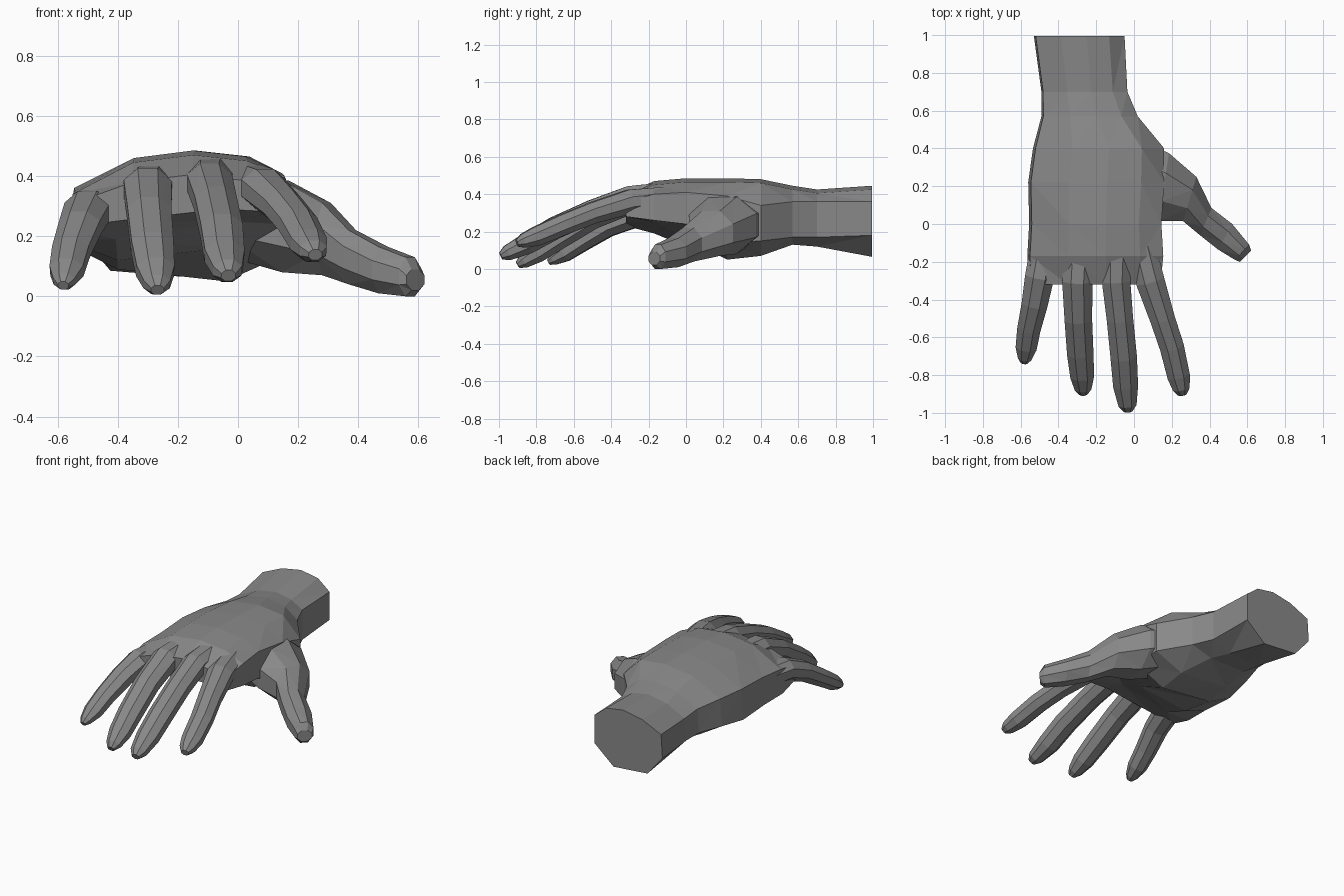
import bpy
import bmesh
import math
from mathutils import Vector

cube = bpy.data.objects.get("Cube")
if cube:
    bpy.data.objects.remove(cube, do_unlink=True)

grey = bpy.data.materials.new("plain grey")
grey.use_nodes = True
colour = (0.25, 0.25, 0.25, 1)
grey.diffuse_color = colour
grey.node_tree.nodes["Principled BSDF"].inputs["Base Color"].default_value = colour


def loft(name, rings):
    """Skin a list of equal point rings into a closed, flat shaded part."""
    bm = bmesh.new()
    loops = [[bm.verts.new(point) for point in ring] for ring in rings]
    count = len(loops[0])
    for near, far in zip(loops, loops[1:]):
        for i in range(count):
            j = (i + 1) % count
            bm.faces.new((near[i], near[j], far[j], far[i]))
    bm.faces.new(loops[0])
    bm.faces.new(loops[-1])
    bmesh.ops.triangulate(bm, faces=[f for f in bm.faces if len(f.verts) == 4])
    bmesh.ops.recalc_face_normals(bm, faces=bm.faces)
    mesh = bpy.data.meshes.new(name)
    bm.to_mesh(mesh)
    bm.free()
    mesh.materials.append(grey)
    part = bpy.data.objects.new(name, mesh)
    bpy.context.collection.objects.link(part)
    return part


def octagon(centre, across, up):
    """Octagon around a centre, spanned by two half axes."""
    reach = 1 / math.cos(math.pi / 8)
    angles = [math.pi / 8 + i * math.pi / 4 for i in range(8)]
    return [centre + reach * (across * math.cos(a) + up * math.sin(a)) for a in angles]


def palm_ring(y, left, right, top, left_high, right_high, left_low, right_low, heel, mound):
    """Cross-section of the wrist or palm, with an arched back and two mounds below."""
    def at(f, z):
        return Vector((left + f * (right - left), y, z))
    return [at(0, left_low), at(0.02, left_high), at(0.3, top - 0.025), at(0.58, top),
            at(0.83, top - 0.02), at(1, right_high), at(1, right_low),
            at(0.72, mound), at(0.22, heel)]


def finger(name, path):
    """Tapered finger whose rings stand square to the path, with a rounded tip."""
    points = [Vector(p[:3]) for p in path]
    radii = [p[3] for p in path]
    end = (points[-1] - points[-2]).normalized()
    points.append(points[-1] + end * radii[-1] * 0.8)
    radii.append(radii[-1] * 0.5)
    rings = []
    for i, (point, radius) in enumerate(zip(points, radii)):
        along = points[min(i + 1, len(points) - 1)] - points[max(i - 1, 0)]
        across = along.cross(Vector((0, 0, 1))).normalized()
        up = across.cross(along).normalized()
        rings.append(octagon(point, across * radius, up * radius * 0.85))
    return loft(name, rings)


def thumb_ring(x1, y1, x2, y2, top, bottom):
    """Upright octagon between an inner and an outer edge."""
    inner, outer = Vector((x1, y1, 0)), Vector((x2, y2, 0))
    centre = (inner + outer) / 2 + Vector((0, 0, (top + bottom) / 2))
    return octagon(centre, (outer - inner) / 2, Vector((0, 0, (top - bottom) / 2)))


# Wrist and palm
hand = loft("hand", [palm_ring(*row) for row in (
    (.995, -.53, -.05, .445, .36, .36, .21, .18, .085, .065),
    (.7, -.49, -.035, .425, .34, .36, .2, .17, .12, .12),
    (.57, -.49, .02, .445, .35, .36, .2, .17, .13, .13),
    (.4, -.535, .16, .48, .36, .34, .19, .15, .1, .07),
    (.22, -.56, .16, .485, .36, .39, .17, .14, .09, .05),
    (0, -.555, .145, .485, .35, .41, .18, .24, .12, .16),
    (-.17, -.565, .155, .47, .34, .4, .19, .26, .19, .25),
    (-.32, -.56, .14, .405, .31, .36, .23, .28, .25, .29))])

# Thumb
parts = [loft("thumb", [thumb_ring(*row) for row in (
    (-.05, .08, .02, .45, .4, .13),
    (.13, .015, .185, .375, .385, .08),
    (.26, .015, .33, .25, .31, .07),
    (.35, -.06, .41, .085, .22, .04),
    (.445, -.135, .52, 0, .165, .01),
    (.535, -.19, .61, -.11, .13, 0),
    (.56, -.2, .62, -.14, .09, .02))])]

# Fingers
parts.append(finger("index_finger", (
    (.04, -.12, .375, .075), (.085, -.3, .36, .076), (.15, -.5, .3, .066),
    (.2, -.65, .24, .064), (.235, -.8, .175, .06), (.25, -.87, .15, .045))))
parts.append(finger("middle_finger", (
    (-.09, -.12, .395, .08), (-.095, -.3, .38, .075), (-.075, -.5, .31, .07),
    (-.055, -.7, .22, .07), (-.045, -.85, .135, .066), (-.035, -.955, .085, .048))))
parts.append(finger("ring_finger", (
    (-.29, -.12, .37, .08), (-.3, -.3, .36, .08), (-.295, -.5, .275, .073),
    (-.285, -.68, .165, .07), (-.275, -.8, .085, .063), (-.27, -.87, .04, .044))))
parts.append(finger("little_finger", (
    (-.47, -.1, .29, .075), (-.5, -.28, .285, .077), (-.525, -.42, .23, .069),
    (-.555, -.55, .15, .062), (-.57, -.65, .085, .056), (-.578, -.71, .05, .036))))

# Weld the digits to the palm
bpy.context.view_layer.objects.active = hand
for part in parts:
    weld = hand.modifiers.new("weld", 'BOOLEAN')
    weld.operation = 'UNION'
    weld.solver = 'EXACT'
    weld.object = part
    bpy.ops.object.modifier_apply(modifier=weld.name)
    bpy.data.objects.remove(part, do_unlink=True)
